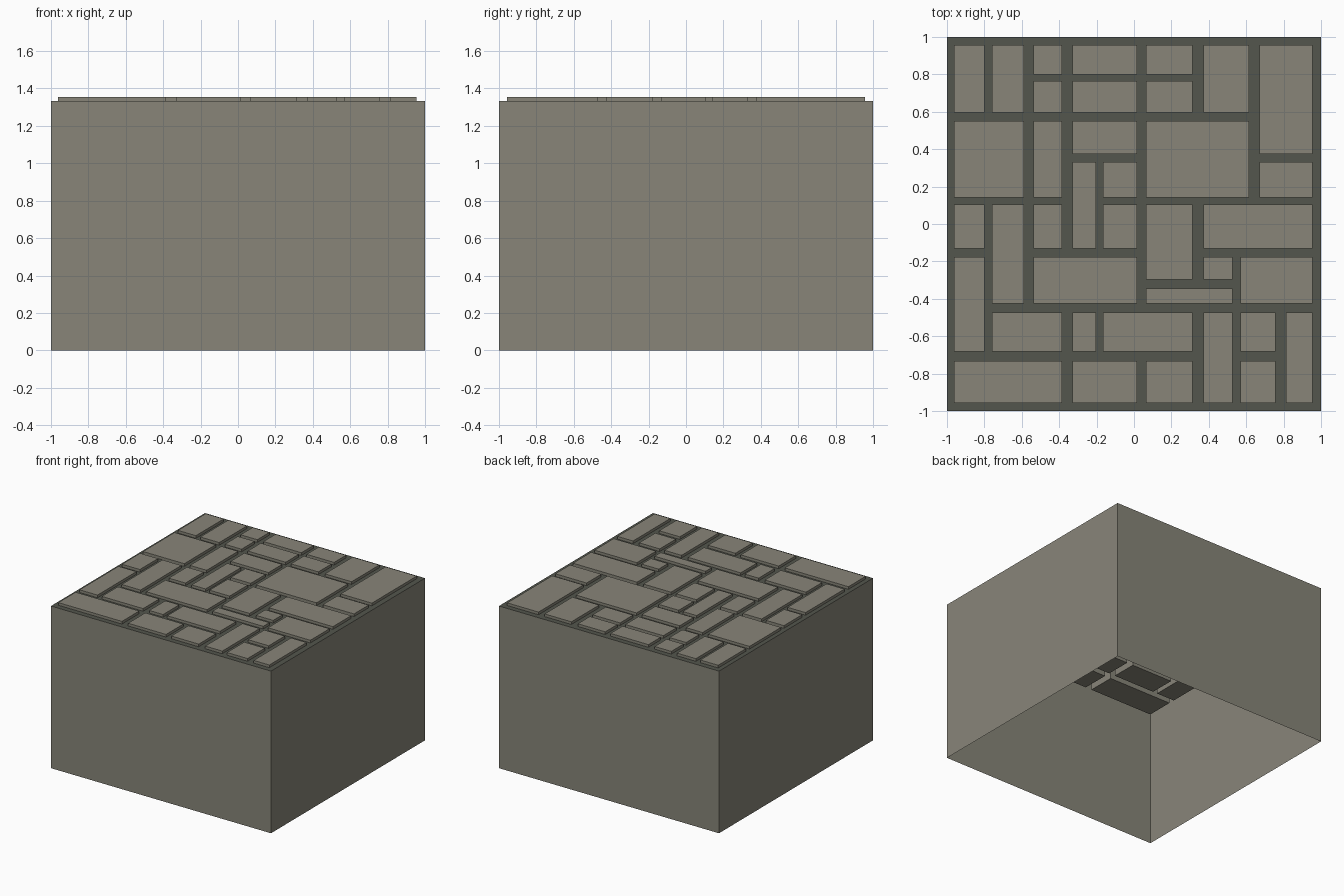
import bpy, bmesh

if "Cube" in bpy.data.objects:
    bpy.data.objects.remove(bpy.data.objects["Cube"])

WALL_TOP = 1.332   # height of the walls and the mortar sheet
TILE_TOP = 1.354   # stones stand slightly proud of the mortar
TILE_LOW = 1.087   # stones reach down into the hollow block


def material(name, rgb):
    m = bpy.data.materials.new(name)
    m.diffuse_color = (*rgb, 1.0)
    m.use_nodes = True
    m.node_tree.nodes["Principled BSDF"].inputs["Base Color"].default_value = m.diffuse_color
    return m


stone = material("warm_grey_stone", (0.246, 0.235, 0.191))
mortar = material("dark_grey_mortar", (0.087, 0.093, 0.074))


def make_object(name, bm, mat):
    mesh = bpy.data.meshes.new(name)
    bm.to_mesh(mesh)
    bm.free()
    mesh.materials.append(mat)
    obj = bpy.data.objects.new(name, mesh)
    bpy.context.collection.objects.link(obj)
    return obj


def add_box(bm, x0, x1, y0, y1, z0, z1):
    verts = bmesh.ops.create_cube(bm, size=1)["verts"]
    for v in verts:
        v.co = (x1 if v.co.x > 0 else x0,
                y1 if v.co.y > 0 else y0,
                z1 if v.co.z > 0 else z0)


# Hollow block: four thin walls, open at the bottom
bm = bmesh.new()
add_box(bm, -1, 1, -1, 1, 0, WALL_TOP)
caps = [f for f in bm.faces if abs(f.normal.z) > 0.5]
bm.normal_update()
caps = [f for f in bm.faces if abs(f.normal.z) > 0.5]
bmesh.ops.delete(bm, geom=caps, context='FACES_ONLY')
make_object("walls", bm, stone)

# Mortar sheet across the top
bm = bmesh.new()
bmesh.ops.create_grid(bm, x_segments=1, y_segments=1, size=1)
bmesh.ops.translate(bm, verts=bm.verts, vec=(0, 0, WALL_TOP))
make_object("mortar_sheet", bm, mortar)

# Paving stones: each letter in the plan is one rectangular stone
PLAN = ["ABCDDEFFGG",
        "ABHIIJFFGG",
        "KKLMMNNNGG",
        "KKLOPNNNQQ",
        "RSTOUVWWWW",
        "XSYYYVZaaa",
        "XSYYYbbaaa",
        "Xccdeefggh",
        "iiijjkfllh"]
# Left/right limits of each column, back/front limits of each row
COLS = [(-.963, -.80), (-.76, -.588), (-.537, -.385), (-.329, -.203),
        (-.166, .016), (.064, .313), (.372, .527), (.57, .615),
        (.671, .757), (.813, .955)]
ROWS = [(.957, .80), (.765, .596), (.551, .374), (.332, .142),
        (.104, -.132), (-.176, -.297), (-.345, -.425), (-.473, -.682),
        (-.733, -.957)]

bm = bmesh.new()
for letter in sorted(set("".join(PLAN))):
    cells = [(r, c) for r, row in enumerate(PLAN)
             for c, ch in enumerate(row) if ch == letter]
    rows = [r for r, _ in cells]
    cols = [c for _, c in cells]
    add_box(bm, COLS[min(cols)][0], COLS[max(cols)][1],
            ROWS[max(rows)][1], ROWS[min(rows)][0], TILE_LOW, TILE_TOP)
make_object("paving_stones", bm, stone)
